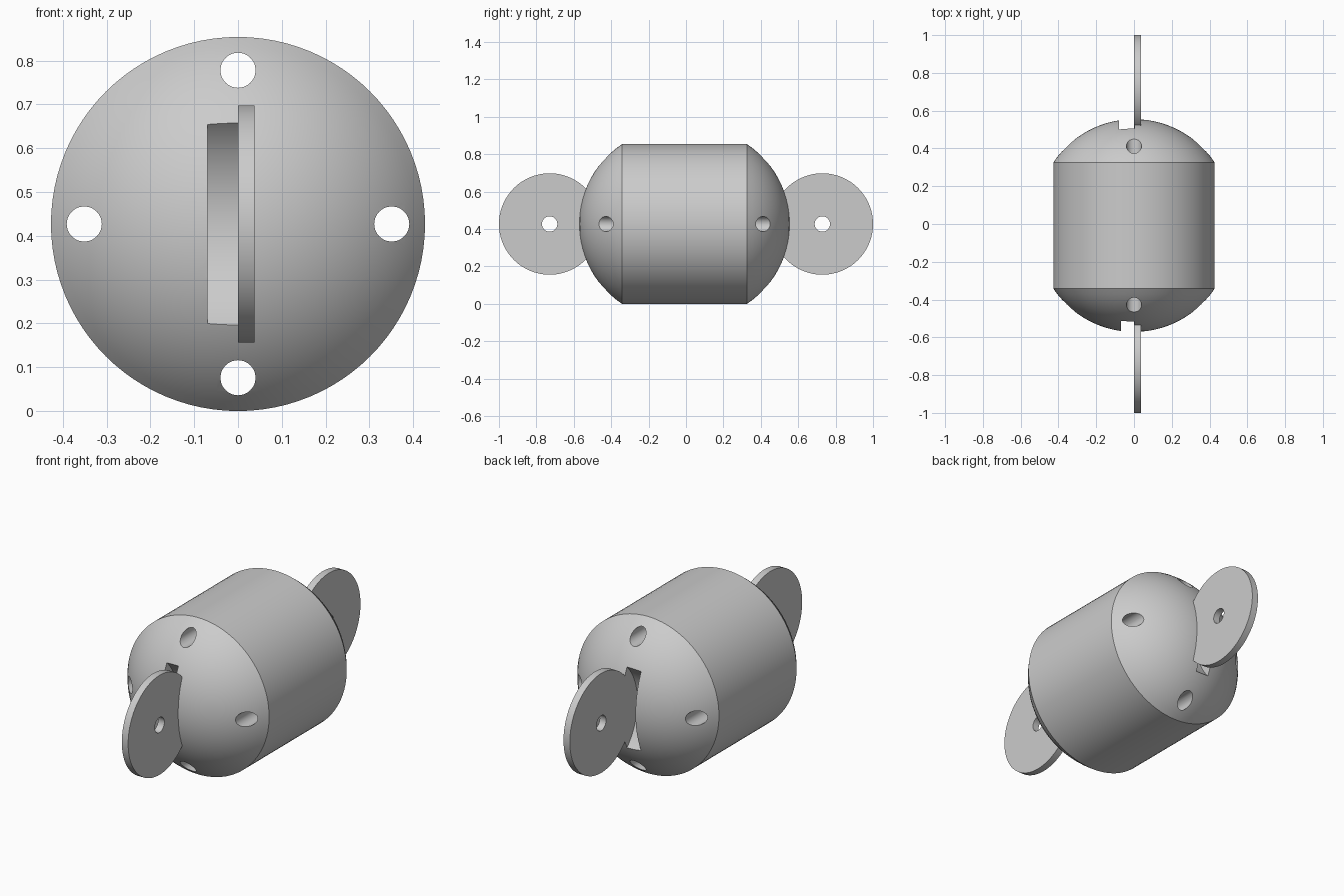
import bpy, bmesh, math
from mathutils import Matrix

if "Cube" in bpy.data.objects:
    bpy.data.objects.remove(bpy.data.objects["Cube"], do_unlink=True)

RADIUS = 0.427        # body radius, also the height of its axis
DOME_R = 0.5125       # sphere radius of the end domes
ENDS = {-1: -0.342, 1: 0.326}   # where each dome starts
DISC_R, DISC_Y = 0.271, 0.729

grey = bpy.data.materials.new("light grey metal")
grey.use_nodes = True
colour = (0.6, 0.6, 0.6, 1)
grey.diffuse_color = colour
grey.node_tree.nodes["Principled BSDF"].inputs["Base Color"].default_value = colour

TURN = {"X": Matrix.Rotation(math.pi / 2, 4, "Y"),
        "Y": Matrix.Rotation(-math.pi / 2, 4, "X")}


def revolve(name, profile, axis, place, steps=96):
    """Revolve (radius, along) points round the X or Y axis."""
    bm = bmesh.new()
    verts = [bm.verts.new((r, 0, h)) for r, h in profile]
    edges = [bm.edges.new(pair) for pair in zip(verts, verts[1:])]
    if profile[0][0] > 0:            # a ring has a closed section
        edges.append(bm.edges.new((verts[-1], verts[0])))
    bmesh.ops.spin(bm, geom=verts + edges, cent=(0, 0, 0), axis=(0, 0, 1),
                   angle=2 * math.pi, steps=steps)
    bmesh.ops.remove_doubles(bm, verts=bm.verts, dist=1e-5)
    bmesh.ops.recalc_face_normals(bm, faces=bm.faces)
    bm.transform(Matrix.Translation(place) @ TURN[axis])
    mesh = bpy.data.meshes.new(name)
    bm.to_mesh(mesh)
    bm.free()
    mesh.materials.append(grey)
    obj = bpy.data.objects.new(name, mesh)
    bpy.context.collection.objects.link(obj)
    return obj


def rod(name, radius, low, high, axis, place, steps=48):
    return revolve(name, [(0, low), (radius, low), (radius, high), (0, high)],
                   axis, place, steps)


def activate(obj):
    bpy.ops.object.select_all(action="DESELECT")
    obj.select_set(True)
    bpy.context.view_layer.objects.active = obj


# Body: cylinder lying along y with a shallow dome at each end
sweep = math.asin(RADIUS / DOME_R)
rise = DOME_R * math.cos(sweep)


def dome(side):
    angles = [sweep * i / 14 for i in range(15)]
    return [(DOME_R * math.sin(a),
             ENDS[side] + side * (DOME_R * math.cos(a) - rise)) for a in angles]


body = revolve("body", dome(-1) + dome(1)[::-1], "Y", (0, 0, RADIUS))

# Four holes running lengthwise through the body
cutters = []
for i in range(4):
    a = i * math.pi / 2
    spot = (0.351 * math.cos(a), 0, RADIUS + 0.351 * math.sin(a))
    cutters.append(rod("hole_cutter", 0.04, -0.8, 0.8, "Y", spot))

# Rounded pocket beside the disc at each end
for side, width in ((-1, 0.07), (1, 0.08)):
    cutters.append(rod("pocket_cutter", 0.314, -width, 0.002, "X",
                       (0, side * DISC_Y, RADIUS), 96))

for cutter in cutters:
    cutter.hide_render = True
    mod = body.modifiers.new("cut", "BOOLEAN")
    mod.operation, mod.solver, mod.object = "DIFFERENCE", "EXACT", cutter
activate(body)
for mod in list(body.modifiers):
    bpy.ops.object.modifier_apply(modifier=mod.name)
for cutter in cutters:
    bpy.data.objects.remove(cutter, do_unlink=True)

# Pierced disc set upright in each dome
ring = [(0.041, 0), (DISC_R, 0), (DISC_R, 0.038), (0.041, 0.038)]
discs = [revolve(name, ring, "X", (0, side * DISC_Y, RADIUS))
         for name, side in (("front_disc", -1), ("back_disc", 1))]

for obj in [body] + discs:
    activate(obj)
    bpy.ops.object.shade_smooth_by_angle(angle=math.radians(30))
